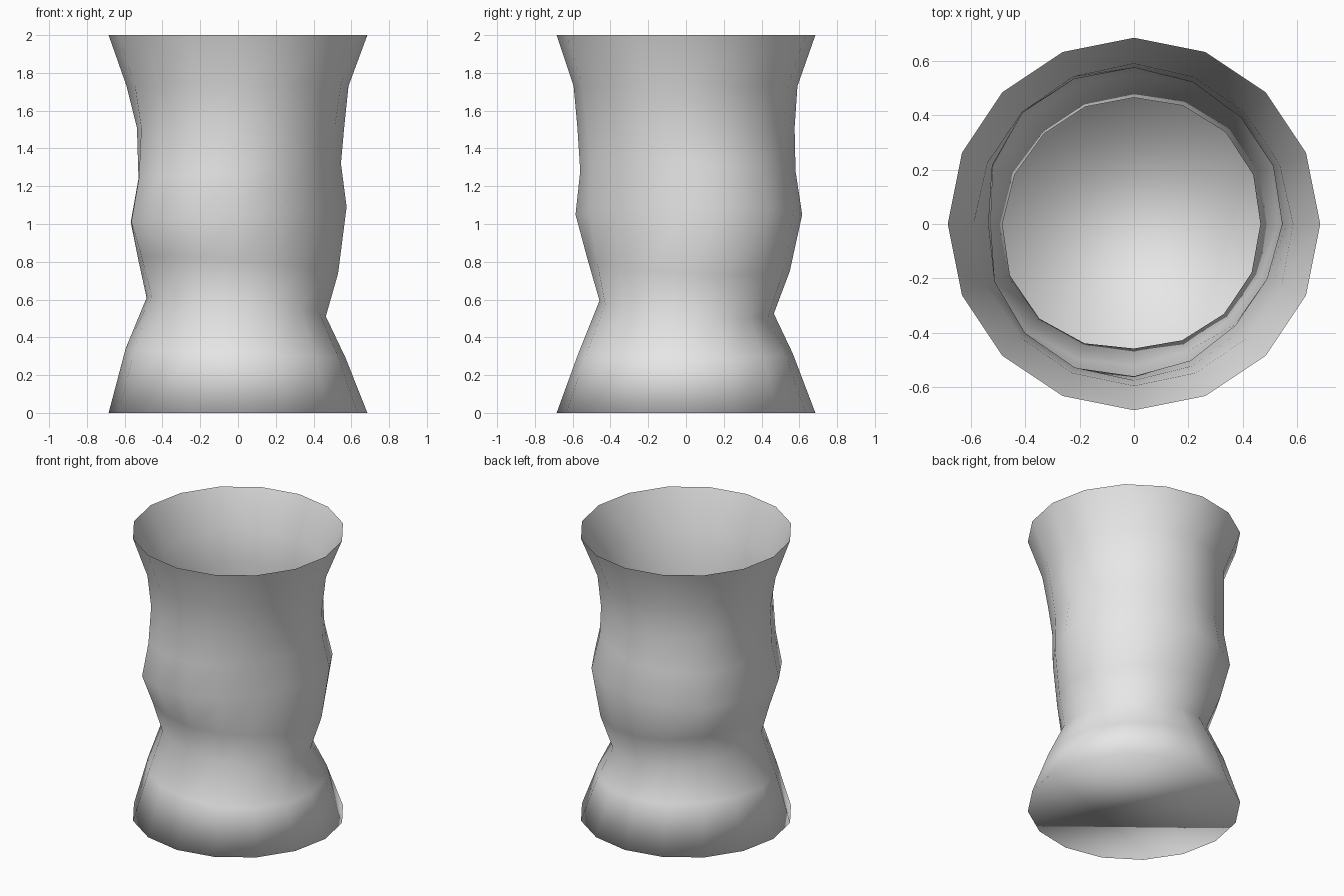
import bpy, bmesh, math

if "Cube" in bpy.data.objects:
    bpy.data.objects.remove(bpy.data.objects["Cube"])

SIDES = 16
KEYS = (0, 35, 90, 145, 180, 215, 270, 325, 360)  # directions of the key radii

# Rings from bottom to top: height, tilt, tilt direction, radius at each key direction
RINGS = [
    (0.00, 0.000, 0, [0.685] * 8),
    (0.315, -0.025, 0, [0.57, 0.58, 0.565, 0.58, 0.595, 0.59, 0.57, 0.58]),
    (0.56, -0.06, 35, [0.465, 0.48, 0.465, 0.47, 0.484, 0.50, 0.458, 0.47]),
    (0.78, -0.05, 35, [0.53, 0.56, 0.55, 0.56, 0.53, 0.565, 0.52, 0.49]),
    (1.05, 0.04, 0, [0.575, 0.617, 0.615, 0.62, 0.568, 0.635, 0.585, 0.51]),
    (1.28, 0.04, 0, [0.545, 0.56, 0.58, 0.58, 0.527, 0.59, 0.56, 0.52]),
    (1.51, 0.00, 0, [0.562, 0.55, 0.575, 0.58, 0.535, 0.565, 0.575, 0.55]),
    (1.73, 0.00, 0, [0.585, 0.575, 0.59, 0.58, 0.59, 0.59, 0.595, 0.59]),
    (2.00, 0.00, 0, [0.685] * 8),
]


def radius_at(deg, radii):
    """Blend between the key radii around the ring."""
    values = radii + radii[:1]
    for i in range(8):
        if KEYS[i] <= deg <= KEYS[i + 1]:
            t = (deg - KEYS[i]) / (KEYS[i + 1] - KEYS[i])
            return values[i] + (values[i + 1] - values[i]) * t


clay = bpy.data.materials.new("light grey")
clay.use_nodes = True
clay.diffuse_color = (0.8, 0.8, 0.8, 1)
clay.node_tree.nodes["Principled BSDF"].inputs["Base Color"].default_value = (0.8, 0.8, 0.8, 1)

# Warped open vessel: thin wall of stacked rings
bm = bmesh.new()
loops = []
for height, tilt, toward, radii in RINGS:
    loop = []
    for i in range(SIDES):
        deg = 360 * i / SIDES
        a = math.radians(deg)
        r = radius_at(deg, radii)
        z = height + tilt * math.cos(a - math.radians(toward))
        loop.append(bm.verts.new((r * math.cos(a), r * math.sin(a), z)))
    loops.append(loop)
for low, high in zip(loops, loops[1:]):
    for i in range(SIDES):
        j = (i + 1) % SIDES
        bm.faces.new((low[i], low[j], high[j], high[i]))

# Closed floor
bm.faces.new(loops[0][::-1])
for face in bm.faces:
    face.smooth = True

mesh = bpy.data.meshes.new("vessel")
bm.to_mesh(mesh)
bm.free()
mesh.materials.append(clay)
vessel = bpy.data.objects.new("vessel", mesh)
bpy.context.collection.objects.link(vessel)
